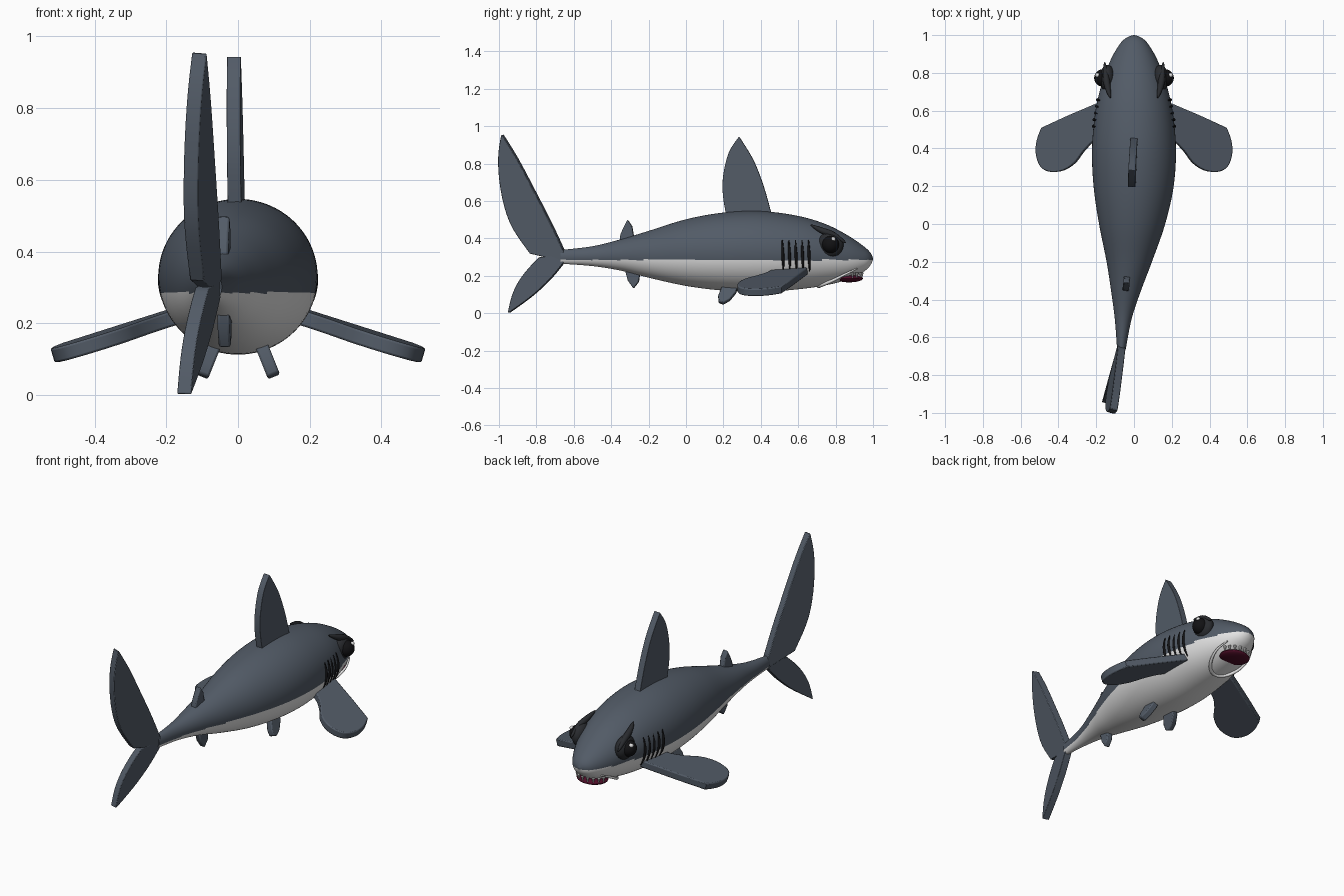
import bpy, bmesh, math
from mathutils import Vector

if "Cube" in bpy.data.objects:
    bpy.data.objects.remove(bpy.data.objects["Cube"])


def material(name, rgb):
    m = bpy.data.materials.new(name)
    m.diffuse_color = (*rgb, 1)
    m.use_nodes = True
    m.node_tree.nodes["Principled BSDF"].inputs["Base Color"].default_value = m.diffuse_color
    return m


SLATE = material("slate grey", (0.085, 0.105, 0.135))
WHITE = material("belly white", (0.78, 0.78, 0.78))
DARK = material("charcoal", (0.022, 0.024, 0.028))
BLACK = material("black", (0.006, 0.006, 0.007))
MAROON = material("mouth maroon", (0.075, 0.004, 0.02))


def finish(bm, name, mats, angle=40):
    bmesh.ops.recalc_face_normals(bm, faces=bm.faces)
    me = bpy.data.meshes.new(name)
    bm.to_mesh(me)
    bm.free()
    ob = bpy.data.objects.new(name, me)
    bpy.context.collection.objects.link(ob)
    for m in mats:
        me.materials.append(m)
    bpy.ops.object.select_all(action='DESELECT')
    ob.select_set(True)
    bpy.context.view_layer.objects.active = ob
    bpy.ops.object.shade_smooth_by_angle(angle=math.radians(angle))
    return ob


def catmull(pts, steps):
    """Smooth curve through points of any dimension."""
    out = []
    for i in range(len(pts) - 1):
        p = [pts[max(i - 1, 0)], pts[i], pts[i + 1], pts[min(i + 2, len(pts) - 1)]]
        for s in range(steps):
            t = s / steps
            out.append([0.5 * (2 * b + (c - a) * t + (2 * a - 5 * b + 4 * c - d) * t * t
                               + (3 * b - a - 3 * c + d) * t ** 3) for a, b, c, d in zip(*p)])
    return out + [list(pts[-1])]


# Body stations: y, centre x, half width, top z, bottom z
STATIONS = [(-0.67, -0.067, 0.022, 0.338, 0.265), (-0.5, -0.057, 0.045, 0.358, 0.252),
            (-0.35, -0.042, 0.08, 0.395, 0.228), (-0.2, -0.025, 0.12, 0.44, 0.19),
            (0, -0.01, 0.175, 0.502, 0.146), (0.2, -0.002, 0.212, 0.538, 0.121),
            (0.4, 0, 0.222, 0.546, 0.113), (0.6, 0, 0.204, 0.52, 0.128),
            (0.75, 0, 0.168, 0.475, 0.15), (0.87, 0, 0.123, 0.413, 0.182),
            (0.95, 0, 0.077, 0.358, 0.222), (0.985, 0, 0.042, 0.325, 0.255),
            (1.0, 0, 0.004, 0.295, 0.287)]
RINGS = catmull(STATIONS, 6)


def skin_x(y, z):
    """Half width of the body surface at a given y and z."""
    r = min(RINGS, key=lambda q: abs(q[0] - y))
    k = (z - (r[3] + r[4]) / 2) / ((r[3] - r[4]) / 2)
    return r[2] * math.sqrt(max(0, 1 - k * k))


bm = bmesh.new()
N = 88
loops = []
for y, cx, w, top, bot in RINGS:
    loops.append([bm.verts.new((cx + w * math.cos(2 * math.pi * i / N), y,
                                (top + bot) / 2 + (top - bot) / 2 * math.sin(2 * math.pi * i / N)))
                  for i in range(N)])
for a, b in zip(loops, loops[1:]):
    for i in range(N):
        j = (i + 1) % N
        bm.faces.new((a[i], a[j], b[j], b[i]))
bm.faces.new(loops[0])
bm.faces.new(loops[-1])
for f in bm.faces:  # countershading: pale below the flank line
    f.material_index = int(f.calc_center_median().z < 0.285)
finish(bm, "body", [SLATE, WHITE])


def fin(name, outline, place, normal, thick, sides=(1,)):
    """Slab fin: 2D outline placed in space and thickened along its normal."""
    n = Vector(normal).normalized() * thick / 2
    for s in sides:
        bm = bmesh.new()
        rows = []
        for d in (n, -n):
            row = []
            for p in outline:
                v = Vector(place(*p)) + d
                row.append(bm.verts.new((v.x * s, v.y, v.z)))
            rows.append(row)
            bm.faces.new(row)
        for i in range(len(outline)):
            j = (i + 1) % len(outline)
            bm.faces.new((rows[0][i], rows[0][j], rows[1][j], rows[1][i]))
        label = name if len(sides) == 1 else ("right_" if s > 0 else "left_") + name
        ob = finish(bm, label, [SLATE])
        bev = ob.modifiers.new("soft edge", 'BEVEL')
        bev.width = 0.006
        bev.segments = 2
        bev.limit_method = 'ANGLE'
        bev.angle_limit = math.radians(50)


# Dorsal fins and anal fin
lead = catmull([(0.46, 0.52), (0.415, 0.68), (0.36, 0.82), (0.285, 0.943)], 4)
trail = catmull([(0.283, 0.943), (0.23, 0.86), (0.2, 0.74), (0.198, 0.63), (0.22, 0.5)], 4)
fin("dorsal_fin", lead + trail,
    lambda y, z: (-0.002 + 0.04 * (y - 0.4) - 0.01 * (z - 0.5), y, z), (1, -0.04, 0.01), 0.038)
fin("rear_dorsal_fin", [(-0.355, 0.38), (-0.35, 0.42), (-0.335, 0.455), (-0.312, 0.5),
                        (-0.288, 0.465), (-0.275, 0.39)],
    lambda y, z: (-0.04 + 0.1 * (y + 0.31), y, z), (1, -0.1, 0), 0.034)
fin("anal_fin", [(-0.325, 0.23), (-0.31, 0.175), (-0.28, 0.132), (-0.252, 0.168), (-0.245, 0.22)],
    lambda y, z: (-0.037 + 0.1 * (y + 0.28), y, z), (1, -0.1, 0), 0.034)

# Tail lobes, swept to one side
up = catmull([(-0.65, 0.33), (-0.72, 0.48), (-0.81, 0.655), (-0.9, 0.825), (-0.98, 0.955)], 3)
up += catmull([(-0.984, 0.952), (-0.999, 0.85), (-0.995, 0.72), (-0.967, 0.57),
               (-0.92, 0.45), (-0.83, 0.32)], 3) + [(-0.66, 0.28)]
fin("upper_tail_lobe", up, lambda y, z: (-0.067 + 0.27 * (y + 0.65) + 0.075 * (z - 0.3), y, z),
    (1, -0.27, -0.075), 0.042)
low = catmull([(-0.65, 0.272), (-0.72, 0.187), (-0.8, 0.11), (-0.87, 0.055), (-0.945, 0.002)], 3)
low += catmull([(-0.948, 0.006), (-0.925, 0.1), (-0.885, 0.18), (-0.83, 0.25), (-0.78, 0.3)], 3)
fin("lower_tail_lobe", low + [(-0.66, 0.315)],
    lambda y, z: (-0.067 + 0.25 * (y + 0.65) + 0.03 * (z - 0.3), y, z), (1, -0.25, -0.03), 0.04)

# Paired fins
pec = [(0.15, 0.655), (0.2, 0.637), (0.35, 0.573)]
pec += catmull([(0.487, 0.51), (0.512, 0.44), (0.515, 0.365), (0.488, 0.3), (0.435, 0.276),
                (0.37, 0.285), (0.31, 0.325), (0.265, 0.385), (0.21, 0.44), (0.15, 0.47)], 3)
fin("pectoral_fin", pec, lambda x, y: (x, y, 0.208 - 0.3 * (x - 0.2) + 0.04 * (y - 0.45)),
    (0.3, -0.04, 1), 0.042, (1, -1))
fin("pelvic_fin", [(0.28, 0.16), (0.268, 0.11), (0.235, 0.07), (0.2, 0.05), (0.175, 0.058),
                   (0.172, 0.09), (0.2, 0.16)],
    lambda y, z: (0.065 + (0.14 - z) * 0.4, y, z), (1, 0, 0.4), 0.036, (1, -1))


def tube(name, pts, radii, mat):
    """Round tapered strip along a path."""
    cu = bpy.data.curves.new(name, 'CURVE')
    cu.dimensions = '3D'
    cu.bevel_depth = 1
    cu.bevel_resolution = 3
    cu.use_fill_caps = True
    sp = cu.splines.new('POLY')
    sp.points.add(len(pts) - 1)
    for p, co, r in zip(sp.points, pts, radii):
        p.co = (*co, 1)
        p.radius = r
    ob = bpy.data.objects.new(name, cu)
    bpy.context.collection.objects.link(ob)
    cu.materials.append(mat)
    bpy.ops.object.select_all(action='DESELECT')
    ob.select_set(True)
    bpy.context.view_layer.objects.active = ob
    bpy.ops.object.convert(target='MESH')
    bpy.ops.object.shade_smooth_by_angle(angle=math.radians(50))


def ball(name, loc, size, mat, cone=False):
    bm = bmesh.new()
    if cone:
        bmesh.ops.create_cone(bm, cap_ends=True, segments=8, radius1=1, radius2=0, depth=2)
    else:
        bmesh.ops.create_uvsphere(bm, u_segments=28, v_segments=16, radius=1)
    for v in bm.verts:
        v.co = Vector([a * b + c for a, b, c in zip(v.co, size, loc)])
    finish(bm, name, [mat])


for s, side in ((1, "right"), (-1, "left")):
    # Gill slits hugging the flank
    for g in range(5):
        pts, rad = [], []
        for k in range(9):
            z = 0.225 + 0.165 * k / 8
            y = 0.518 + 0.035 * g - 0.006 * (k / 8 - 0.5)
            pts.append((s * skin_x(y, z), y, z))
            rad.append(0.003 + 0.005 * math.sin(math.pi * k / 8))
        tube(f"{side}_gill_{g + 1}", pts, rad, BLACK)
    # Eye: socket, ball, pupil and highlight
    ball(f"{side}_eye_socket", (s * 0.14, 0.77, 0.365), (0.042, 0.072, 0.068), DARK)
    ball(f"{side}_eyeball", (s * 0.165, 0.773, 0.367), (0.046, 0.046, 0.046), BLACK)
    ball(f"{side}_eye_highlight", (s * 0.194, 0.788, 0.396), (0.012, 0.012, 0.012), WHITE)
    # Angled brow
    brow = catmull([(0.125, 0.668, 0.472), (0.14, 0.725, 0.443), (0.15, 0.79, 0.418),
                    (0.155, 0.855, 0.376)], 4)
    tube(f"{side}_brow", [(s * x, y, z) for x, y, z in brow],
         [0.003 + 0.015 * math.sin(math.pi * i / 12) for i in range(13)], DARK)

# Mouth with lip and teeth
ball("mouth", (0, 0.872, 0.186), (0.09, 0.074, 0.021), MAROON)
half = [(0.088, 0.915, 0.238), (0.108, 0.85, 0.208), (0.095, 0.785, 0.175), (0.055, 0.73, 0.152)]
lip = catmull(half + [(0, 0.708, 0.144)] + [(-x, y, z) for x, y, z in reversed(half)], 4)
tube("lip", lip, [0.004 + 0.006 * math.sin(math.pi * i / (len(lip) - 1)) for i in range(len(lip))], WHITE)
for i in range(8):
    a = math.radians(15 + 150 * i / 7)
    ball(f"tooth_{i + 1}", (0.088 * math.cos(a), 0.872 + 0.07 * math.sin(a), 0.2),
         (0.009, 0.009, -0.017), WHITE, True)
